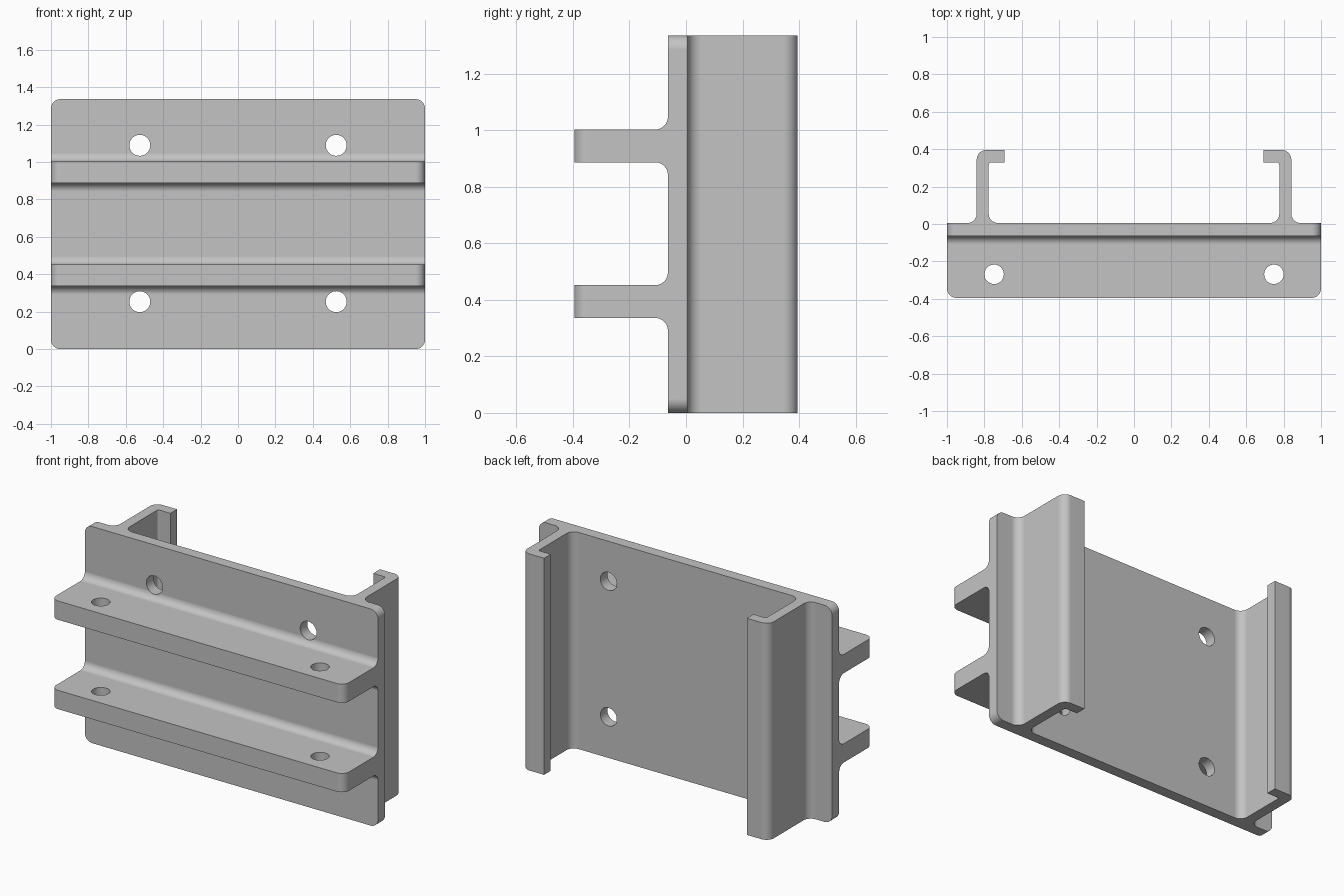
import bpy, bmesh, math
from mathutils import Vector

if "Cube" in bpy.data.objects:
    bpy.data.objects.remove(bpy.data.objects["Cube"])

TOP = 1.336                      # bracket height
FRONT, FACE, BACK, REAR = -0.395, -0.064, 0.005, 0.395
SHELVES = ((0.336, 0.452), (0.887, 1.003))
FILLET, CORNER = 0.045, 0.05


def rounded(corners, seg=8):
    """Outline from (u, v, radius) corners that meet at right angles."""
    pts = []
    for i, (u, v, r) in enumerate(corners):
        p = Vector((u, v))
        if not r:
            pts.append(p)
            continue
        a = (Vector(corners[i - 1][:2]) - p).normalized() * r
        b = (Vector(corners[(i + 1) % len(corners)][:2]) - p).normalized() * r
        for k in range(seg + 1):
            t = math.pi / 2 * k / seg
            pts.append(p + a * (1 - math.sin(t)) + b * (1 - math.cos(t)))
    return pts


def prism(name, outline, axis, lo, hi):
    """Extrude a 2D outline along x, y or z."""
    place = {'x': lambda u, v, w: (w, u, v),
             'y': lambda u, v, w: (u, w, v),
             'z': lambda u, v, w: (u, v, w)}[axis]
    bm = bmesh.new()
    rings = [[bm.verts.new(place(p.x, p.y, w)) for p in outline] for w in (lo, hi)]
    bm.faces.new(rings[0])
    bm.faces.new(rings[1][::-1])
    n = len(outline)
    for i in range(n):
        j = (i + 1) % n
        bm.faces.new((rings[0][i], rings[1][i], rings[1][j], rings[0][j]))
    bmesh.ops.remove_doubles(bm, verts=bm.verts, dist=1e-5)
    bmesh.ops.recalc_face_normals(bm, faces=bm.faces)
    mesh = bpy.data.meshes.new(name)
    bm.to_mesh(mesh)
    bm.free()
    obj = bpy.data.objects.new(name, mesh)
    bpy.context.collection.objects.link(obj)
    return obj


def circle(u, v, r, n=40):
    return [Vector((u + r * math.cos(2 * math.pi * k / n),
                    v + r * math.sin(2 * math.pi * k / n))) for k in range(n)]


def combine(body, part, operation):
    """Apply a boolean and discard the helper part."""
    part.hide_render = True
    mod = body.modifiers.new(operation, 'BOOLEAN')
    mod.operation, mod.solver, mod.object = operation, 'EXACT', part
    bpy.context.view_layer.objects.active = body
    bpy.ops.object.modifier_apply(modifier=mod.name)
    bpy.data.objects.remove(part, do_unlink=True)


# Back plate with two filleted shelves, one side profile swept along x
profile = [(BACK, TOP, 0), (BACK, 0, 0), (FACE, 0, 0)]
for low, high in SHELVES:
    profile += [(FACE, low, FILLET), (FRONT, low, 0),
                (FRONT, high, 0), (FACE, high, FILLET)]
profile.append((FACE, TOP, 0))
bracket = prism("mounting_bracket", rounded(profile), 'x', -1, 1)

# Rounded corners of the plate and the shelf fronts
bm = bmesh.new()
bm.from_mesh(bracket.data)


def is_corner(edge):
    a, b = (v.co for v in edge.verts)
    if abs(a.x - b.x) > 1e-4:
        return False
    shelf_front = max(a.y, b.y) < FRONT + 1e-3
    plate_end = max(a.z, b.z) < 1e-3 or min(a.z, b.z) > TOP - 1e-3
    return shelf_front or plate_end


bmesh.ops.bevel(bm, geom=[e for e in bm.edges if is_corner(e)], offset=CORNER,
                segments=8, profile=0.5, affect='EDGES', clamp_overlap=False)
bm.to_mesh(bracket.data)
bm.free()

# Hooked channels on the back, mirrored left and right
for side in (-1, 1):
    inner, outer, tip, root = 0.777, 0.841, 0.692, -0.03
    section = [(inner - CORNER, root, 0), (inner - CORNER, BACK, 0),
               (inner, BACK, CORNER), (inner, 0.33, 0.015),
               (tip, 0.33, 0), (tip, REAR, 0), (outer, REAR, CORNER),
               (outer, BACK, CORNER), (outer + CORNER, BACK, 0),
               (outer + CORNER, root, 0)]
    outline = rounded([(side * u, v, r) for u, v, r in section])
    combine(bracket, prism("hooked_channel", outline, 'z', 0, TOP), 'UNION')

# Screw holes through the plate and through both shelves
for side in (-1, 1):
    for z in (0.253, 1.089):
        combine(bracket, prism("plate_hole_cutter", circle(side * 0.525, z, 0.056),
                               'y', -0.2, 0.1), 'DIFFERENCE')
    combine(bracket, prism("shelf_hole_cutter", circle(side * 0.748, -0.269, 0.052),
                           'z', 0.2, 1.2), 'DIFFERENCE')

# Plain grey finish, smooth fillets with crisp edges
grey = bpy.data.materials.new("grey_metal")
grey.diffuse_color = (0.55, 0.55, 0.55, 1)
grey.use_nodes = True
grey.node_tree.nodes["Principled BSDF"].inputs["Base Color"].default_value = grey.diffuse_color
bracket.data.materials.clear()
bracket.data.materials.append(grey)
for poly in bracket.data.polygons:
    poly.material_index = 0
bpy.context.view_layer.objects.active = bracket
bracket.select_set(True)
bpy.ops.object.shade_smooth_by_angle(angle=math.radians(30))
weighted = bracket.modifiers.new("flat_face_normals", 'WEIGHTED_NORMAL')
weighted.keep_sharp = True
